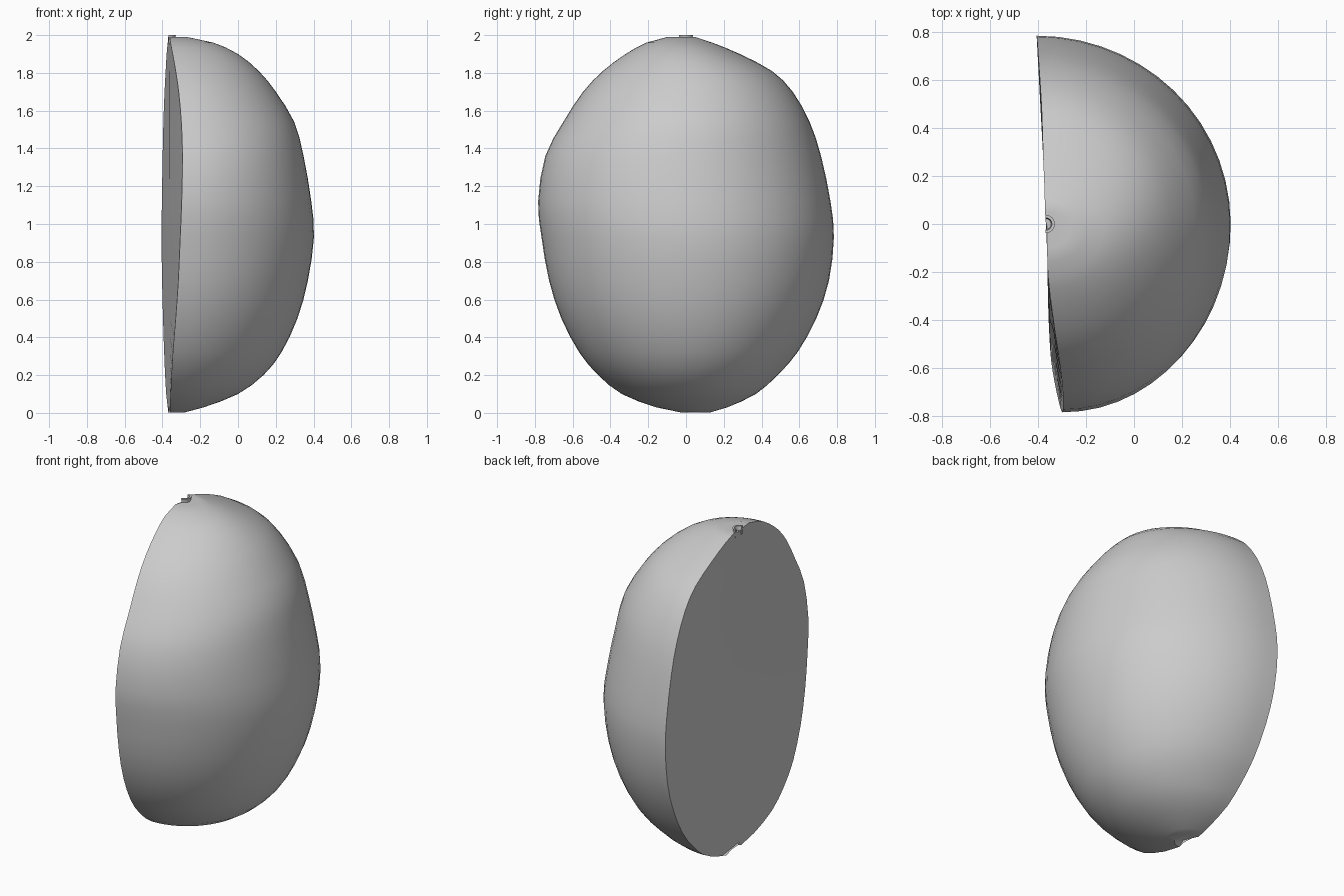
import bpy, bmesh, math

if "Cube" in bpy.data.objects:
    bpy.data.objects.remove(bpy.data.objects["Cube"])

# Horizontal slices: z, y at front rim, y at back rim, outermost x, x of front rim, x of back rim
SLICES = [
    (0.003, -0.03, 0.13, -0.28, -0.360, -0.370),
    (0.03, -0.16, 0.22, -0.18, -0.360, -0.372),
    (0.10, -0.34, 0.37, 0.00, -0.357, -0.380),
    (0.20, -0.465, 0.485, 0.135, -0.352, -0.386),
    (0.32, -0.565, 0.59, 0.23, -0.345, -0.391),
    (0.50, -0.66, 0.69, 0.315, -0.330, -0.397),
    (0.70, -0.725, 0.757, 0.37, -0.316, -0.402),
    (0.93, -0.765, 0.783, 0.402, -0.306, -0.405),
    (1.12, -0.783, 0.765, 0.388, -0.298, -0.403),
    (1.36, -0.745, 0.715, 0.347, -0.294, -0.399),
    (1.54, -0.65, 0.655, 0.298, -0.300, -0.395),
    (1.70, -0.545, 0.565, 0.20, -0.314, -0.389),
    (1.81, -0.44, 0.455, 0.11, -0.330, -0.383),
    (1.90, -0.32, 0.285, 0.00, -0.346, -0.378),
    (1.96, -0.21, 0.14, -0.13, -0.358, -0.372),
    (1.99, -0.10, 0.05, -0.27, -0.362, -0.370),
]
SEG = 28


def between(i):
    """Smoothly interpolated slice halfway between slices i and i + 1."""
    a, b = SLICES[i], SLICES[i + 1]
    if i in (0, len(SLICES) - 2):
        return tuple((p + q) / 2 for p, q in zip(a, b))
    return tuple((9 * (p + q) - o - r) / 16
                 for o, p, q, r in zip(SLICES[i - 1], a, b, SLICES[i + 2]))


def arc(s):
    """Half-ellipse from the front rim round the outside to the back rim."""
    z, y0, y1, xm, xf, xb = s
    depth = xm - (xf + xb) / 2
    pts = []
    for i in range(SEG + 1):
        a = math.pi * i / SEG
        t = (1 - math.cos(a)) / 2
        skew = 1 - 0.05 * math.cos(a)
        pts.append((xf + (xb - xf) * t + depth * math.sin(a) * skew, y0 + (y1 - y0) * t, z))
    return pts


def finish(bm, name):
    bmesh.ops.recalc_face_normals(bm, faces=bm.faces)
    me = bpy.data.meshes.new(name)
    bm.to_mesh(me)
    bm.free()
    ob = bpy.data.objects.new(name, me)
    bpy.context.collection.objects.link(ob)
    bpy.ops.object.select_all(action='DESELECT')
    ob.select_set(True)
    bpy.context.view_layer.objects.active = ob
    bpy.ops.object.shade_smooth_by_angle(angle=math.radians(40))
    return ob


# Halved fruit: rounded skin, nearly flat cut face, dimpled ends
slices = []
for i, s in enumerate(SLICES):
    slices.append(s)
    if i < len(SLICES) - 1:
        slices.append(between(i))
bm = bmesh.new()
rings = [[bm.verts.new(p) for p in arc(s)] for s in slices]
mids = [bm.verts.new((-0.363, 0.0, s[0])) for s in slices[1:-1]]
inner = rings[1:-1]
for lo, hi in zip(rings, rings[1:]):
    for i in range(SEG):
        bm.faces.new((lo[i], lo[i + 1], hi[i + 1], hi[i]))
for k in range(len(inner) - 1):
    lo, hi = inner[k], inner[k + 1]
    bm.faces.new((lo[0], hi[0], mids[k + 1], mids[k]))
    bm.faces.new((mids[k], mids[k + 1], hi[-1], lo[-1]))
for end, nxt, mid, tip in ((rings[0], inner[0], mids[0], (-0.366, 0.0, 0.035)),
                           (rings[-1], inner[-1], mids[-1], (-0.366, -0.005, 1.97))):
    c = bm.verts.new(tip)
    for i in range(SEG):
        bm.faces.new((end[i], end[i + 1], c))
    bm.faces.new((nxt[0], end[0], c, mid))
    bm.faces.new((mid, c, end[-1], nxt[-1]))
finish(bm, "fruit_half")

# Stem stub: half of a small hollow ring, cut in line with the fruit
bm = bmesh.new()
profile = [(0.036, 1.95), (0.034, 1.985), (0.038, 2.0), (0.026, 2.0), (0.022, 1.98), (0.022, 1.95)]
cols = []
for i in range(13):
    a = -math.pi / 2 + math.pi * i / 12
    cols.append([bm.verts.new((-0.367 + r * math.cos(a), r * math.sin(a), z)) for r, z in profile])
n = len(profile)
for a, b in zip(cols, cols[1:]):
    for j in range(n):
        bm.faces.new((a[j], b[j], b[(j + 1) % n], a[(j + 1) % n]))
bm.faces.new(cols[0])
bm.faces.new(cols[-1])
finish(bm, "stem_stub")
